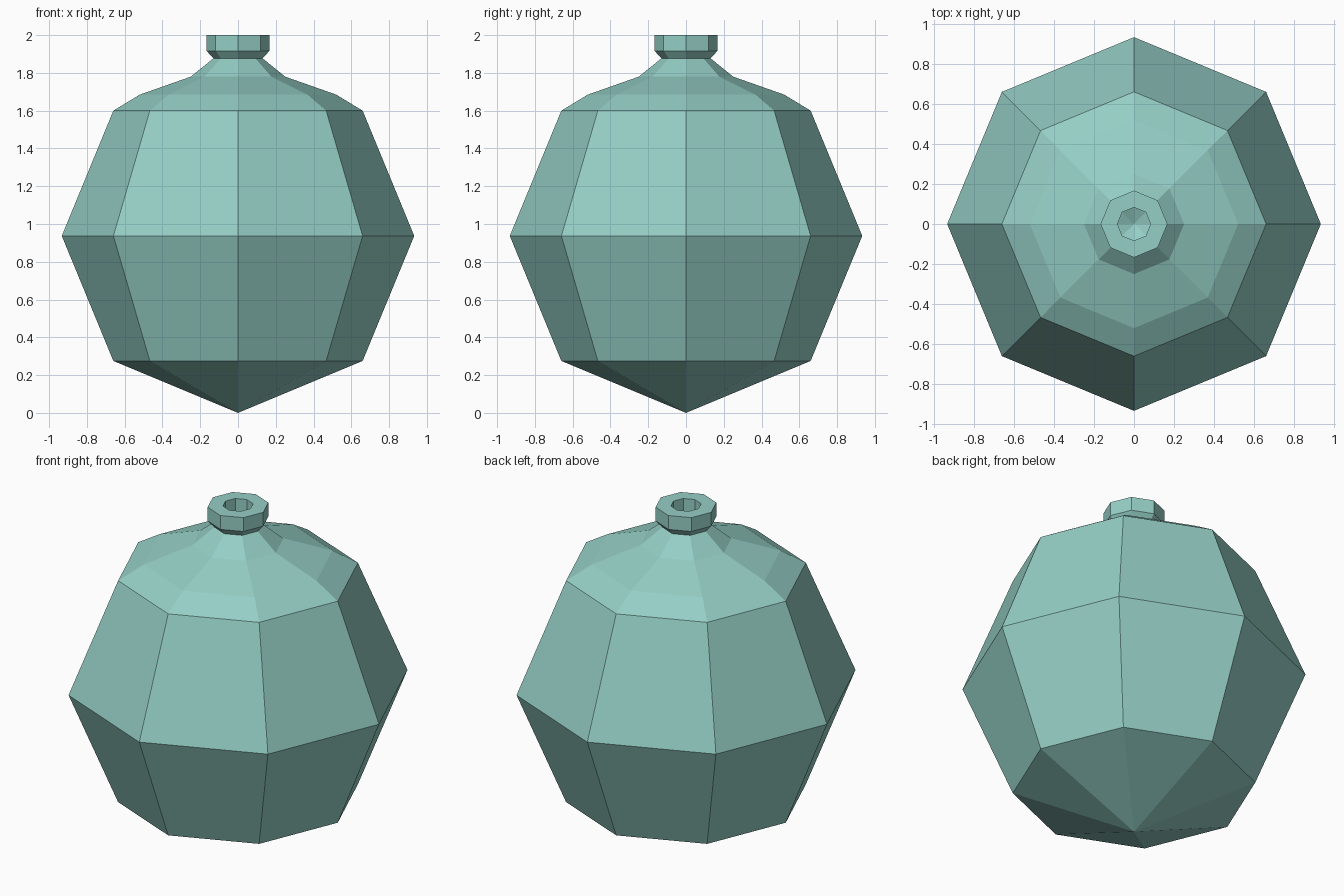
import bpy
import bmesh
from math import cos, sin, tau

if "Cube" in bpy.data.objects:
    bpy.data.objects.remove(bpy.data.objects["Cube"])

SIDES = 8


def lathe(name, profile, material):
    """Revolve (radius, z) points into a closed faceted solid; zero radius gives a pole."""
    bm = bmesh.new()
    rings = []
    for r, z in profile:
        count = SIDES if r > 0 else 1
        rings.append([bm.verts.new((r * cos(tau * i / SIDES), r * sin(tau * i / SIDES), z))
                      for i in range(count)])
    for a, b in zip(rings, rings[1:]):
        for i in range(SIDES):
            j = (i + 1) % SIDES
            if len(a) == 1:
                bm.faces.new((a[0], b[j], b[i]))
            elif len(b) == 1:
                bm.faces.new((a[i], a[j], b[0]))
            else:
                bm.faces.new((a[i], a[j], b[j], b[i]))
    bmesh.ops.recalc_face_normals(bm, faces=bm.faces)
    mesh = bpy.data.meshes.new(name)
    bm.to_mesh(mesh)
    bm.free()
    mesh.materials.append(material)
    obj = bpy.data.objects.new(name, mesh)
    bpy.context.collection.objects.link(obj)
    return obj


glass = bpy.data.materials.new("teal_glass")
glass.diffuse_color = (0.30, 0.62, 0.56, 1)
glass.use_nodes = True
glass.node_tree.nodes["Principled BSDF"].inputs["Base Color"].default_value = glass.diffuse_color

# Outside of the flask, from the bottom tip up to the rim
outside = [(0, 0), (0.66, 0.275), (0.933, 0.937), (0.66, 1.6), (0.52, 1.685),
           (0.25, 1.78), (0.13, 1.877), (0.167, 1.917), (0.167, 2.0)]
# Mouth and hollow inside, back down to the inner tip
inside = [(0.083, 2.0), (0.083, 1.85), (0.22, 1.74), (0.49, 1.64), (0.60, 1.55),
          (0.86, 0.937), (0.60, 0.32), (0, 0.07)]

lathe("flask", outside + inside, glass)
